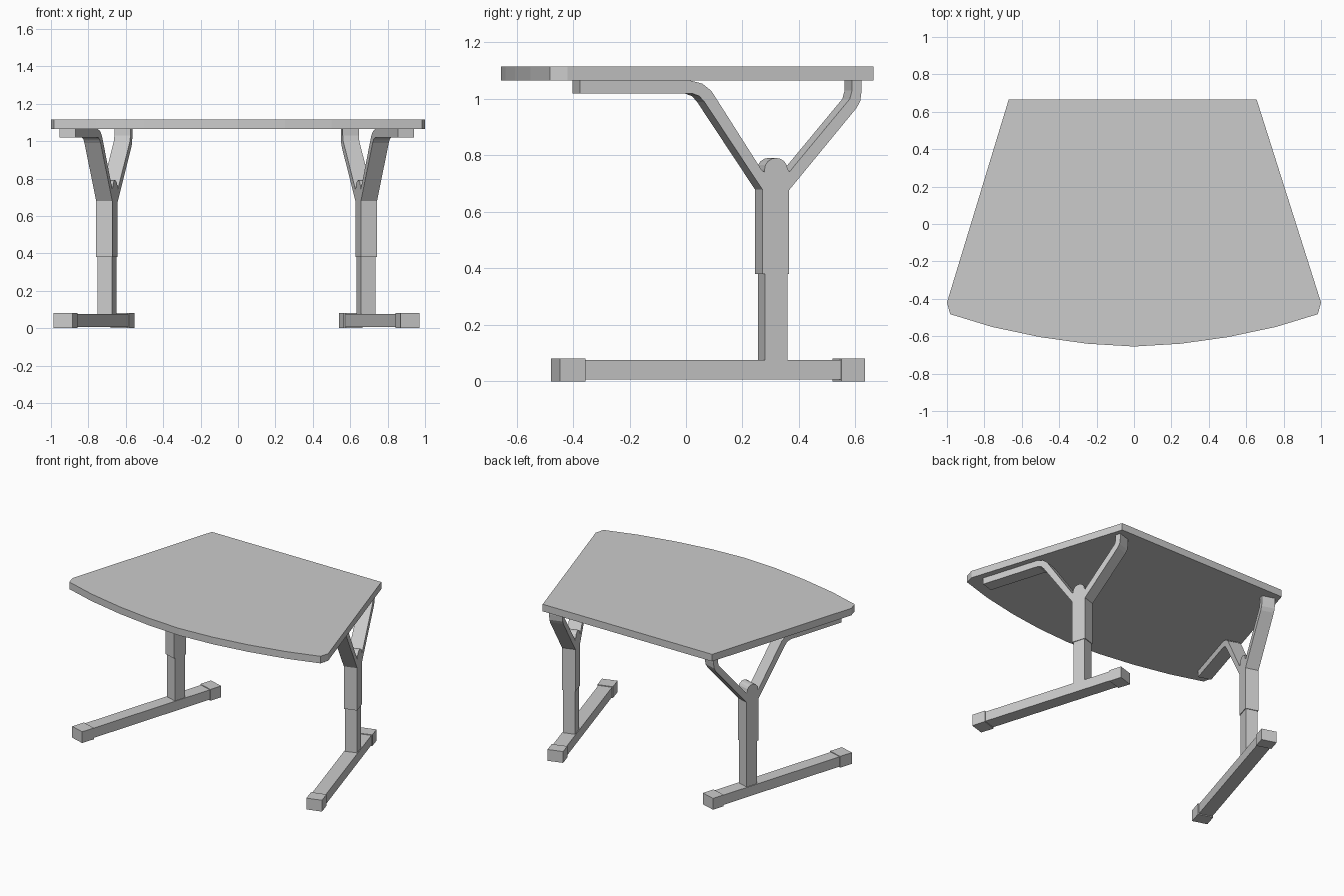
import bpy, bmesh, math
from mathutils import Matrix, Vector

if "Cube" in bpy.data.objects:
    bpy.data.objects.remove(bpy.data.objects["Cube"])

ANGLE = math.radians(17)
MID = -0.0075            # mirror plane of the two leg frames
COL = 0.24               # column position along the foot


def extrude_profile(name, pts, vec, matrix=Matrix()):
    """Closed outline of 3D points swept along vec."""
    bm = bmesh.new()
    face = bm.faces.new([bm.verts.new(p) for p in pts])
    res = bmesh.ops.extrude_face_region(bm, geom=[face])
    moved = [g for g in res["geom"] if isinstance(g, bmesh.types.BMVert)]
    bmesh.ops.translate(bm, verts=moved, vec=vec)
    bm.transform(matrix)
    bmesh.ops.recalc_face_normals(bm, faces=bm.faces[:])
    me = bpy.data.meshes.new(name)
    bm.to_mesh(me)
    bm.free()
    ob = bpy.data.objects.new(name, me)
    bpy.context.collection.objects.link(ob)
    return ob


def side_part(name, outline, width, matrix):
    """Outline in (along foot, height), centred across the foot."""
    pts = [(-width / 2, s, z) for s, z in outline]
    return extrude_profile(name, pts, Vector((width, 0, 0)), matrix)


def rect(s0, s1, z0, z1):
    return [(s0, z0), (s1, z0), (s1, z1), (s0, z1)]


# Table top with bowed front edge
arc = [(0.25, -0.64), (0.5, -0.605), (0.76, -0.55), (0.983, -0.482), (1.0, -0.42)]
top = [(0, -0.655)] + arc + [(0.656, 0.665), (-0.67, 0.665)]
top += [(-x, y) for x, y in reversed(arc)]
extrude_profile("table_top", [(x, y, 1.065) for x, y in top], Vector((0, 0, 0.05)))

# Y-shaped upper column: front arm, rounded hub, back arm
front_arm = [(0.27, 0.38), (0.27, 0.68), (0.065, 0.99), (0.047, 1.01), (0.02, 1.02),
             (-0.375, 1.02), (-0.375, 1.065), (0.015, 1.065), (0.058, 1.054),
             (0.09, 1.028), (0.268, 0.748), (0.278, 0.74)]
hub = [(0.319 - 0.041 * math.cos(a), 0.75 + 0.041 * math.sin(a))
       for a in (math.pi * i / 8 for i in range(9))]
back_arm = [(0.367, 0.742), (0.386, 0.766), (0.58, 1.0), (0.588, 1.03), (0.588, 1.065),
            (0.622, 1.065), (0.622, 1.03), (0.617, 0.992), (0.604, 0.968),
            (0.365, 0.677), (0.365, 0.38)]
yoke = [((y - 0.091) / math.cos(ANGLE), z) for y, z in front_arm + hub + back_arm]

# Two splayed leg frames, mirrored
for label, sx in (("right", 1), ("left", -1)):
    m = (Matrix.Translation((MID, 0, 0)) @ Matrix.Diagonal((sx, 1, 1, 1))
         @ Matrix.Translation((0.7625, 0.078, 0)) @ Matrix.Rotation(ANGLE, 4, 'Z'))
    side_part(label + "_foot_bar", rect(-0.52, 0.52, 0.006, 0.075), 0.092, m)
    side_part(label + "_front_foot_cap", rect(-0.565, -0.47, 0, 0.08), 0.105, m)
    side_part(label + "_back_foot_cap", rect(0.478, 0.565, 0, 0.08), 0.105, m)
    side_part(label + "_lower_column", rect(COL - 0.042, COL + 0.042, 0.07, 0.40), 0.082, m)
    side_part(label + "_upper_column_and_arms", yoke, 0.09, m)
